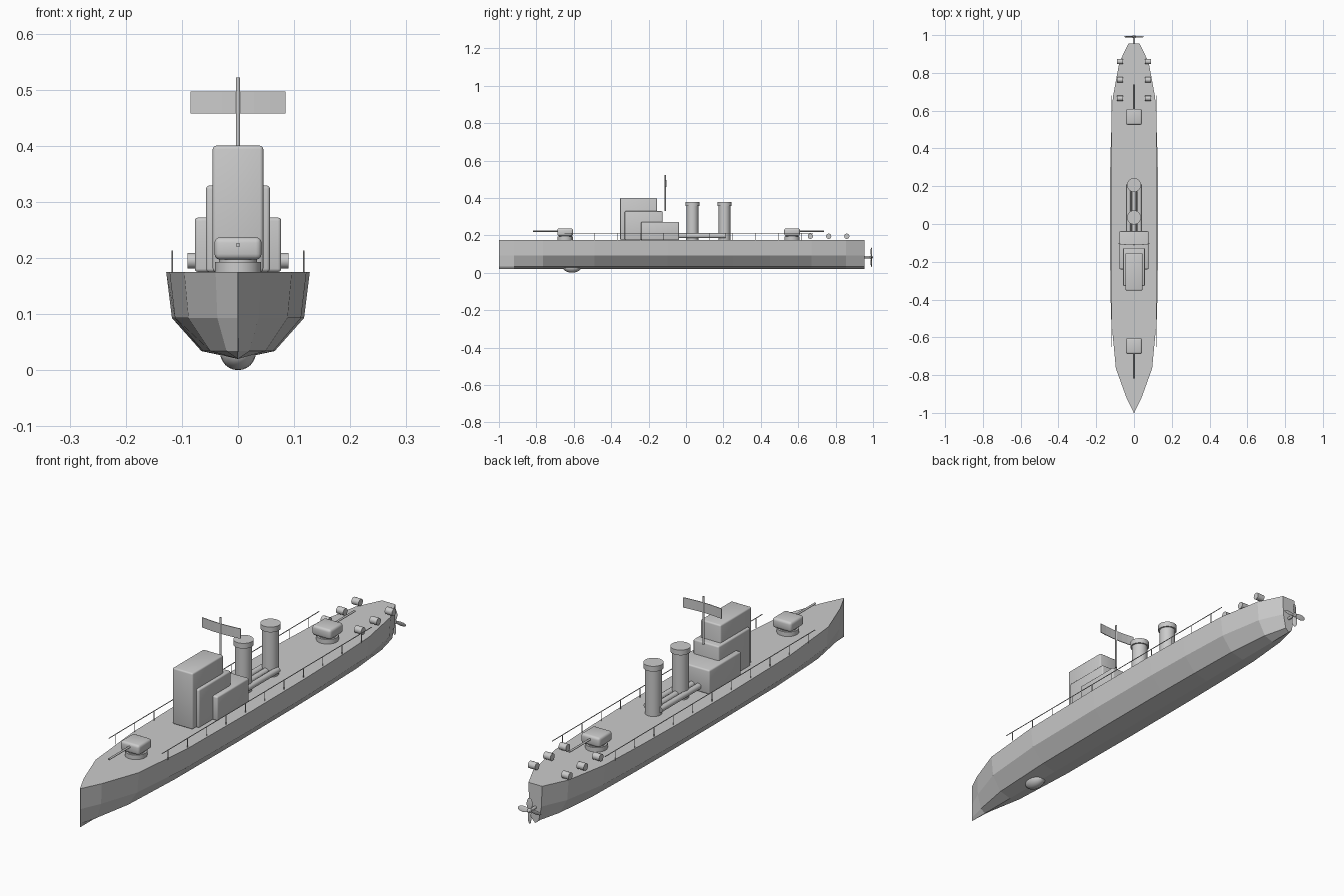
import bpy, bmesh, math
from mathutils import Matrix, Vector

if "Cube" in bpy.data.objects:
    bpy.data.objects.remove(bpy.data.objects["Cube"])

grey = bpy.data.materials.new("warship_grey")
grey.use_nodes = True
GREY = (0.6, 0.6, 0.6, 1)
grey.diffuse_color = GREY
grey.node_tree.nodes["Principled BSDF"].inputs["Base Color"].default_value = GREY
DECK = 0.175


def finish(name, bm, smooth=True):
    bmesh.ops.recalc_face_normals(bm, faces=bm.faces)
    mesh = bpy.data.meshes.new(name)
    bm.to_mesh(mesh)
    bm.free()
    mesh.materials.append(grey)
    obj = bpy.data.objects.new(name, mesh)
    bpy.context.collection.objects.link(obj)
    if smooth:
        bpy.ops.object.select_all(action='DESELECT')
        obj.select_set(True)
        bpy.context.view_layer.objects.active = obj
        bpy.ops.object.shade_smooth_by_angle(angle=math.radians(35))
    return obj


def box(name, lo, hi, bevel=0.006):
    lo, hi = Vector(lo), Vector(hi)
    bm = bmesh.new()
    bmesh.ops.create_cube(bm, size=1, matrix=Matrix.Translation((lo + hi) / 2)
                          @ Matrix.Diagonal((*(hi - lo), 1)))
    bmesh.ops.bevel(bm, geom=bm.edges[:], offset=bevel, segments=3,
                    profile=0.5, affect='EDGES')
    return finish(name, bm)


def add_rod(bm, a, b, radius, sides=8):
    a, b = Vector(a), Vector(b)
    turn = (b - a).to_track_quat('Z', 'Y').to_matrix().to_4x4()
    bmesh.ops.create_cone(bm, cap_ends=True, segments=sides, radius1=radius,
                          radius2=radius, depth=(b - a).length,
                          matrix=Matrix.Translation((a + b) / 2) @ turn)


def rod(name, a, b, radius, sides=24):
    bm = bmesh.new()
    add_rod(bm, a, b, radius, sides)
    return finish(name, bm)


def ellipsoid(bm, matrix):
    bmesh.ops.create_uvsphere(bm, u_segments=20, v_segments=12, radius=1, matrix=matrix)


# Hull: one chined section scaled along the stations (y, half breadth)
stations = [(-1, 0.001), (-0.92, 0.04), (-0.765, 0.096), (-0.49, 0.122), (-0.1, 0.128),
            (0.25, 0.127), (0.45, 0.122), (0.67, 0.112), (0.855, 0.078), (0.955, 0.03)]
half = [(1, DECK), (0.92, 0.093), (0.51, 0.034)]
section = half + [(0, 0.02)] + [(-w, z) for w, z in reversed(half)]
bm = bmesh.new()
rings = [[bm.verts.new((w * b, y, z)) for w, z in section] for y, b in stations]
for r, s in zip(rings, rings[1:]):
    for i in range(len(section)):
        j = (i + 1) % len(section)
        bm.faces.new((r[i], r[j], s[j], s[i]))
for end in (rings[0], rings[-1]):
    bm.faces.new(end)
finish("hull", bm, smooth=False)

# Sonar dome under the bow
bm = bmesh.new()
ellipsoid(bm, Matrix.Translation((0, -0.61, 0.032)) @ Matrix.Diagonal((0.032, 0.05, 0.032, 1)))
finish("sonar_dome", bm)

# Stepped superstructure
box("bridge_tower", (-0.045, -0.352, DECK), (0.045, -0.155, 0.4))
box("middle_deckhouse", (-0.057, -0.328, DECK), (0.057, -0.126, 0.329))
box("lower_deckhouse", (-0.077, -0.24, DECK), (0.077, -0.038, 0.272))

# Gun mounts, one facing each end
for name, y, aim in (("fore", -0.646, -1), ("aft", 0.567, 1)):
    rod(name + "_gun_base", (0, y, DECK), (0, y, 0.193), 0.041, 32)
    rod(name + "_gun_neck", (0, y, 0.19), (0, y, 0.2), 0.034, 32)
    box(name + "_gun_house", (-0.042, y - 0.042, 0.197), (0.042, y + 0.042, 0.237), 0.01)
    rod(name + "_gun_barrel", (0, y, 0.223), (0, y + aim * 0.172, 0.223), 0.004, 12)

# Funnels with rims
for name, y in (("front", 0.035), ("rear", 0.206)):
    rod(name + "_funnel", (0, y, DECK), (0, y, 0.365), 0.031, 32)
    rod(name + "_funnel_rim", (0, y, 0.358), (0, y, 0.379), 0.037, 32)

# Tubes along the deck beside the funnels
for i in (-1, 0, 1):
    rod("deck_tube", (i * 0.029, -0.045, 0.197), (i * 0.029, 0.21, 0.197), 0.012, 16)

# Mast with curved radar panel
rod("mast", (0, -0.11, 0.329), (0, -0.11, 0.522), 0.004, 12)
bm = bmesh.new()
columns = []
for i in range(7):
    t = i / 3 - 1
    y = -0.112 + 0.006 * t * t
    columns.append([bm.verts.new((0.085 * t, y + d, z))
                    for d, z in ((0, 0.457), (0.003, 0.457), (0.003, 0.497), (0, 0.497))])
for c, d in zip(columns, columns[1:]):
    for k in range(4):
        m = (k + 1) % 4
        bm.faces.new((c[k], c[m], d[m], d[k]))
bm.faces.new(columns[0])
bm.faces.new(columns[-1])
finish("radar_panel", bm, smooth=False)

# Depth charges near the stern, and railings, on both sides
for side, tag in ((1, "left"), (-1, "right")):
    for y in (0.665, 0.763, 0.86):
        rod(tag + "_depth_charge", (side * 0.058, y, 0.195), (side * 0.09, y, 0.195), 0.014, 20)
    bm = bmesh.new()
    x = side * 0.117
    add_rod(bm, (x, -0.65, 0.212), (x, 0.68, 0.212), 0.0016)
    for i in range(11):
        y = -0.61 + i * 0.1225
        add_rod(bm, (x, y, DECK - 0.002), (x, y, 0.213), 0.0014)
    finish(tag + "_railing", bm)

# Propeller shaft, hub and four blades
rod("propeller_shaft", (0, 0.94, 0.083), (0, 0.998, 0.083), 0.006, 12)
bm = bmesh.new()
hub = Matrix.Translation((0, 0.991, 0.083))
ellipsoid(bm, hub @ Matrix.Scale(0.009, 4))
for k in range(4):
    ellipsoid(bm, hub @ Matrix.Rotation(k * math.pi / 2, 4, 'Y')
              @ Matrix.Translation((0, 0, 0.028)) @ Matrix.Rotation(0.35, 4, 'Z')
              @ Matrix.Diagonal((0.011, 0.002, 0.024, 1)))
finish("propeller", bm)
